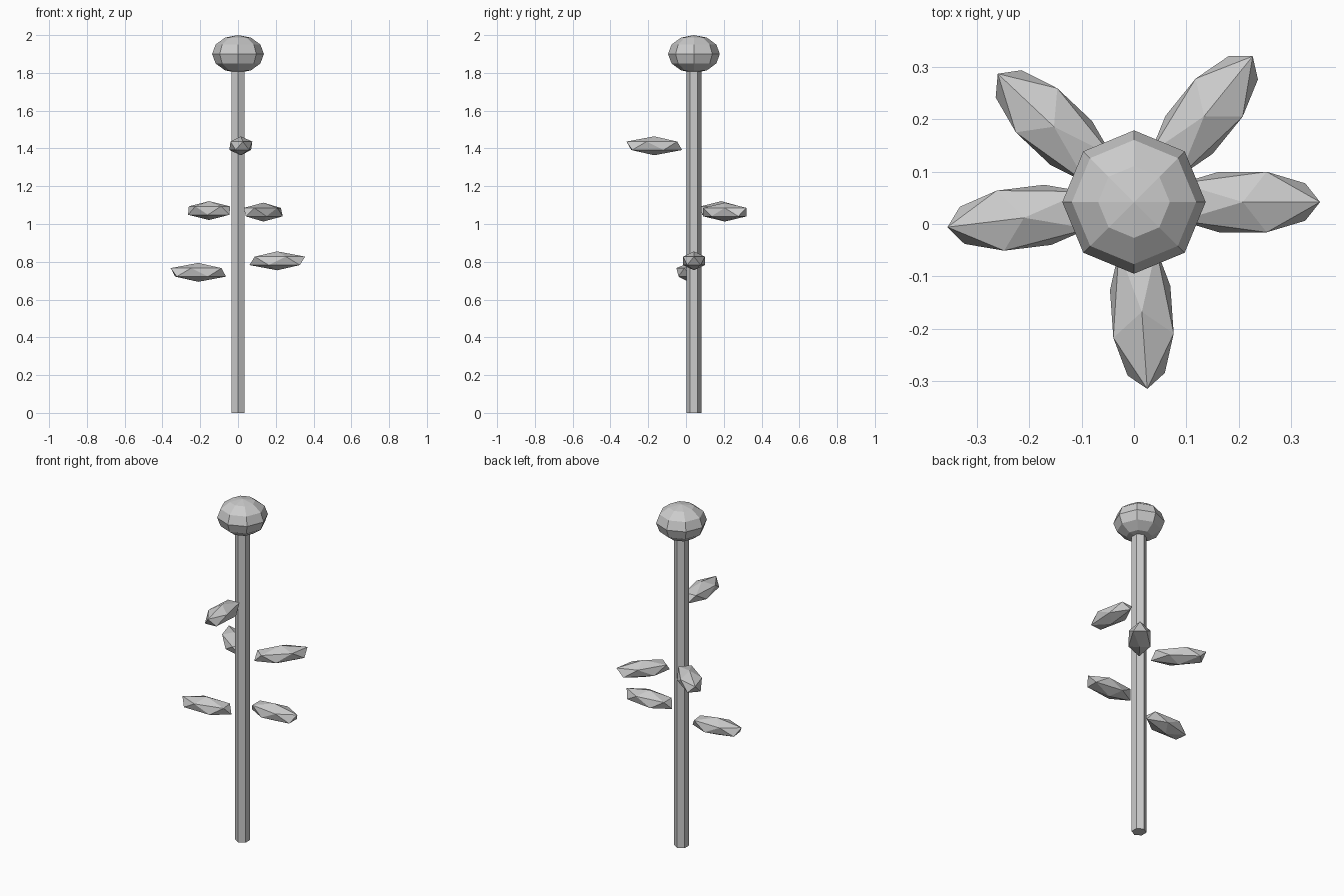
import bpy
import math

cube = bpy.data.objects.get("Cube")
if cube:
    bpy.data.objects.remove(cube, do_unlink=True)

# One plain grey for the whole plant
grey = bpy.data.materials.new("plain grey")
grey.use_nodes = True
grey.diffuse_color = (0.6, 0.6, 0.6, 1)
grey.node_tree.nodes["Principled BSDF"].inputs["Base Color"].default_value = (0.6, 0.6, 0.6, 1)

STEM_Y = 0.042


def finish(name, scale=(1, 1, 1), angle=0):
    """Name, shape and colour the part just added."""
    part = bpy.context.object
    part.name = name
    part.scale = scale
    part.rotation_euler.z = math.radians(angle)
    part.data.materials.append(grey)
    return part


# Six-sided stem
STEM_HEIGHT = 1.85
bpy.ops.mesh.primitive_cylinder_add(vertices=6, radius=0.04, depth=STEM_HEIGHT,
                                    location=(0, STEM_Y, STEM_HEIGHT / 2))
finish("stem")

# Faceted, slightly flattened flower head
bpy.ops.mesh.primitive_uv_sphere_add(segments=8, ring_count=6, radius=1,
                                     location=(0, STEM_Y, 1.9))
finish("flower_head", (0.137, 0.137, 0.1))

# Leaves: stretched icosahedra pointing away from the stem
leaves = {
    "leaf_left": ((0.208, 0.042, 0.805), 0),
    "leaf_right": ((-0.21, 0.012, 0.744), 187),
    "leaf_front": ((0.015, -0.168, 1.414), -86),
    "leaf_back_left": ((0.134, 0.206, 1.063), 51),
    "leaf_back_right": ((-0.153, 0.186, 1.071), 136.7),
}
for name, (centre, angle) in leaves.items():
    bpy.ops.mesh.primitive_ico_sphere_add(subdivisions=1, radius=1, location=centre)
    finish(name, (0.165, 0.068, 0.05), angle)
